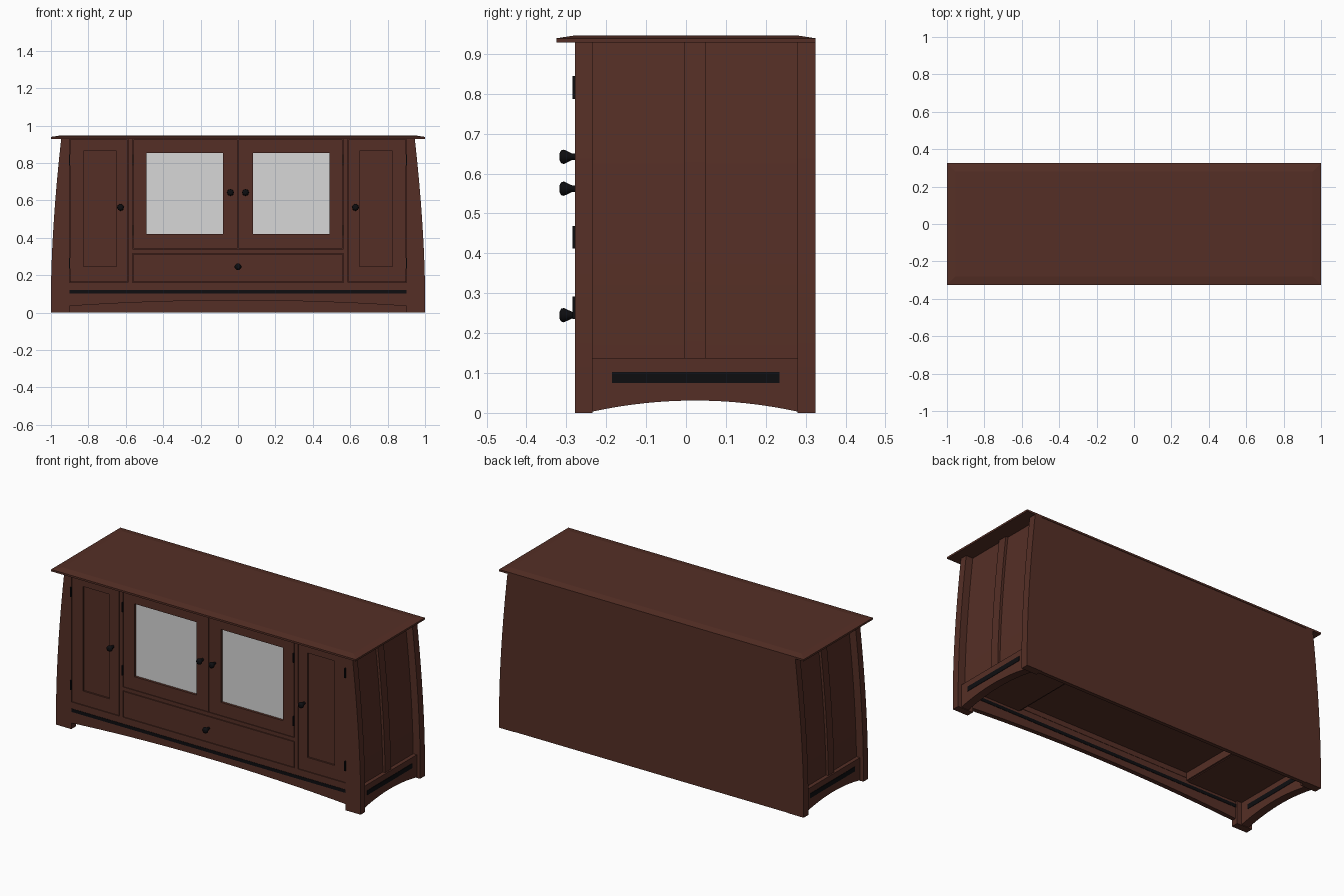
import bpy, bmesh, math

if "Cube" in bpy.data.objects:
    bpy.data.objects.remove(bpy.data.objects["Cube"])


def material(name, rgb):
    m = bpy.data.materials.new(name)
    m.diffuse_color = (*rgb, 1)
    m.use_nodes = True
    m.node_tree.nodes["Principled BSDF"].inputs["Base Color"].default_value = m.diffuse_color
    return m


WOOD = material("dark brown wood", (0.091, 0.028, 0.019))
GLASS = material("pale grey glass", (0.68, 0.68, 0.68))
BLACK = material("black metal", (0.004, 0.004, 0.005))


def make(name, verts, faces, mats, mat_ids=None):
    me = bpy.data.meshes.new(name)
    me.from_pydata(verts, [], faces)
    bm = bmesh.new()
    bm.from_mesh(me)
    bmesh.ops.recalc_face_normals(bm, faces=bm.faces)
    bm.to_mesh(me)
    bm.free()
    for m in mats:
        me.materials.append(m)
    if mat_ids:
        for p, i in zip(me.polygons, mat_ids):
            p.material_index = i
    ob = bpy.data.objects.new(name, me)
    bpy.context.collection.objects.link(ob)
    return ob


def prism(name, pts, axis, lo, hi, mat=WOOD):
    """Extrude a 2D outline along x (outline y,z) or y (outline x,z)."""
    place = (lambda a, b, t: (t, a, b)) if axis == 'x' else (lambda a, b, t: (a, t, b))
    n = len(pts)
    verts = [place(a, b, t) for t in (lo, hi) for a, b in pts]
    faces = [list(range(n)), list(range(2 * n - 1, n - 1, -1))]
    faces += [(i, (i + 1) % n, n + (i + 1) % n, n + i) for i in range(n)]
    return make(name, verts, faces, [mat])


def box(name, x0, x1, y0, y1, z0, z1, mat=WOOD):
    return prism(name, [(x0, z0), (x1, z0), (x1, z1), (x0, z1)], 'y', y0, y1, mat)


def framed(name, outer, inner, front, back, depth, panel_mat):
    """Door slab with a recessed centre panel; rectangles are x0, x1, z0, z1."""
    def ring(r, y):
        x0, x1, z0, z1 = r
        return [(x0, y, z0), (x1, y, z0), (x1, y, z1), (x0, y, z1)]
    verts = ring(outer, back) + ring(outer, front) + ring(inner, front) + ring(inner, front + depth)
    faces = [(3, 2, 1, 0), (12, 13, 14, 15)]
    for k in (0, 4, 8):
        faces += [(k + i, k + (i + 1) % 4, k + 4 + (i + 1) % 4, k + 4 + i) for i in range(4)]
    return make(name, verts, faces, [WOOD, panel_mat], [0, 1] + [0] * 12)


def bow(z):
    """Outward curve of the cabinet sides."""
    return 1 - 0.055 * (max(0, z - 0.1) / 0.83) ** 1.7


def bowed(s, z0, off_out, off_in=None, flat=None):
    zs = [z0 + (0.928 - z0) * i / 16 for i in range(17)]
    out = [(s * (bow(z) - off_out), z) for z in zs]
    if flat is not None:
        return out + [(s * flat, 0.928), (s * flat, z0)]
    return out + [(s * (bow(z) - off_in), z) for z in reversed(zs)]


def arch(a, b, z_end, z_mid, z_top):
    pts = []
    for i in range(21):
        t = i / 20
        pts.append((a + (b - a) * t, z_end + (z_mid - z_end) * 4 * t * (1 - t)))
    return pts + [(b, z_top), (a, z_top)]


def knob(x, z):
    prof = [(0.008, -0.268), (0.008, -0.285), (0.018, -0.306), (0.016, -0.313), (0.008, -0.317)]
    n = 16
    verts = [(x + r * math.cos(2 * math.pi * i / n), y, z + r * math.sin(2 * math.pi * i / n))
             for r, y in prof for i in range(n)]
    faces = [(k * n + i, k * n + (i + 1) % n, (k + 1) * n + (i + 1) % n, (k + 1) * n + i)
             for k in range(len(prof) - 1) for i in range(n)]
    faces += [list(range(n)), list(range((len(prof) - 1) * n, len(prof) * n))]
    ob = make("knob", verts, faces, [BLACK])
    for p in ob.data.polygons:
        p.use_smooth = len(p.vertices) == 4
    return ob


# Table top with a shallow sloped edge
tv = [(sx * w, sy * d, z) for w, d, z in ((1, 0.325, 0.928), (1, 0.325, 0.939), (0.955, 0.28, 0.946))
      for sx, sy in ((-1, -1), (1, -1), (1, 1), (-1, 1))]
tf = [(3, 2, 1, 0), (8, 9, 10, 11)]
tf += [(k + i, k + (i + 1) % 4, k + 4 + (i + 1) % 4, k + 4 + i) for k in (0, 4) for i in range(4)]
make("table_top", tv, tf, [WOOD])

F = -0.275  # front plane of doors
for s in (-1, 1):
    def sbox(name, x0, x1, *rest):
        a, b = sorted((s * x0, s * x1))
        return box(name, a, b, *rest)

    # Bowed corner legs
    prism("front_leg", bowed(s, 0, 0, flat=0.9), 'y', -0.278, -0.235)
    prism("back_leg", bowed(s, 0, 0, flat=0.9), 'y', 0.28, 0.325)
    # Side: bowed panel, centre stile, arched rail with dark inlay
    prism("side_panel", bowed(s, 0.12, 0.045, 0.06), 'y', -0.237, 0.282)
    prism("side_stile", bowed(s, 0.13, 0.03, 0.05), 'y', -0.005, 0.05)
    lo, hi = sorted((s * 0.93, s * 0.978))
    prism("side_rail", arch(-0.236, 0.281, 0.003, 0.031, 0.137), 'x', lo, hi)
    sbox("side_inlay", 0.928, 0.980, -0.185, 0.235, 0.075, 0.103, BLACK)
    # Face frame stile, divider and outer compartment floor
    sbox("front_stile", 0.563, 0.587, F, -0.25, 0.16, 0.928)
    sbox("divider", 0.565, 0.585, -0.25, 0.30, 0.14, 0.928)
    sbox("side_floor", 0.575, 0.94, -0.25, 0.30, 0.135, 0.155)
    # Outer panelled door and inner glass door
    a, b = sorted((s * 0.59, s * 0.898))
    c, d = sorted((s * 0.65, s * 0.825))
    framed("outer_door", (a, b, 0.163, 0.926), (c, d, 0.245, 0.865), F, -0.25, 0.01, WOOD)
    a, b = sorted((s * 0.0015, s * 0.56))
    c, d = sorted((s * 0.08, s * 0.488))
    framed("glass_door", (a, b, 0.342, 0.926), (c, d, 0.42, 0.853), F, -0.25, 0.014, GLASS)
    # Hinges and knobs
    for z in (0.235, 0.787):
        sbox("outer_hinge", 0.897, 0.903, -0.285, -0.27, z, z + 0.057, BLACK)
    for z in (0.412, 0.787):
        sbox("glass_door_hinge", 0.559, 0.565, -0.285, -0.27, z, z + 0.057, BLACK)
    knob(s * 0.628, 0.562)
    knob(s * 0.04, 0.642)

# Drawer and the rail above it
box("drawer", -0.56, 0.56, F, -0.25, 0.163, 0.314)
box("drawer_rail", -0.563, 0.563, F + 0.001, -0.25, 0.317, 0.339)
knob(0, 0.245)

# Dark-gap backing behind the door seams
box("front_backing", -0.9, 0.9, -0.25, -0.246, 0.155, 0.928)

# Arched base rail with dark inlay
prism("base_rail", arch(-0.9, 0.9, 0.035, 0.065, 0.16), 'y', F, -0.248)
box("base_inlay", -0.9, 0.9, F - 0.002, -0.246, 0.102, 0.121, BLACK)

# Centre floor and back panel
box("centre_floor", -0.57, 0.57, -0.248, 0.30, 0.185, 0.2)
box("back_panel", -0.9, 0.9, 0.30, 0.322, 0, 0.928)
